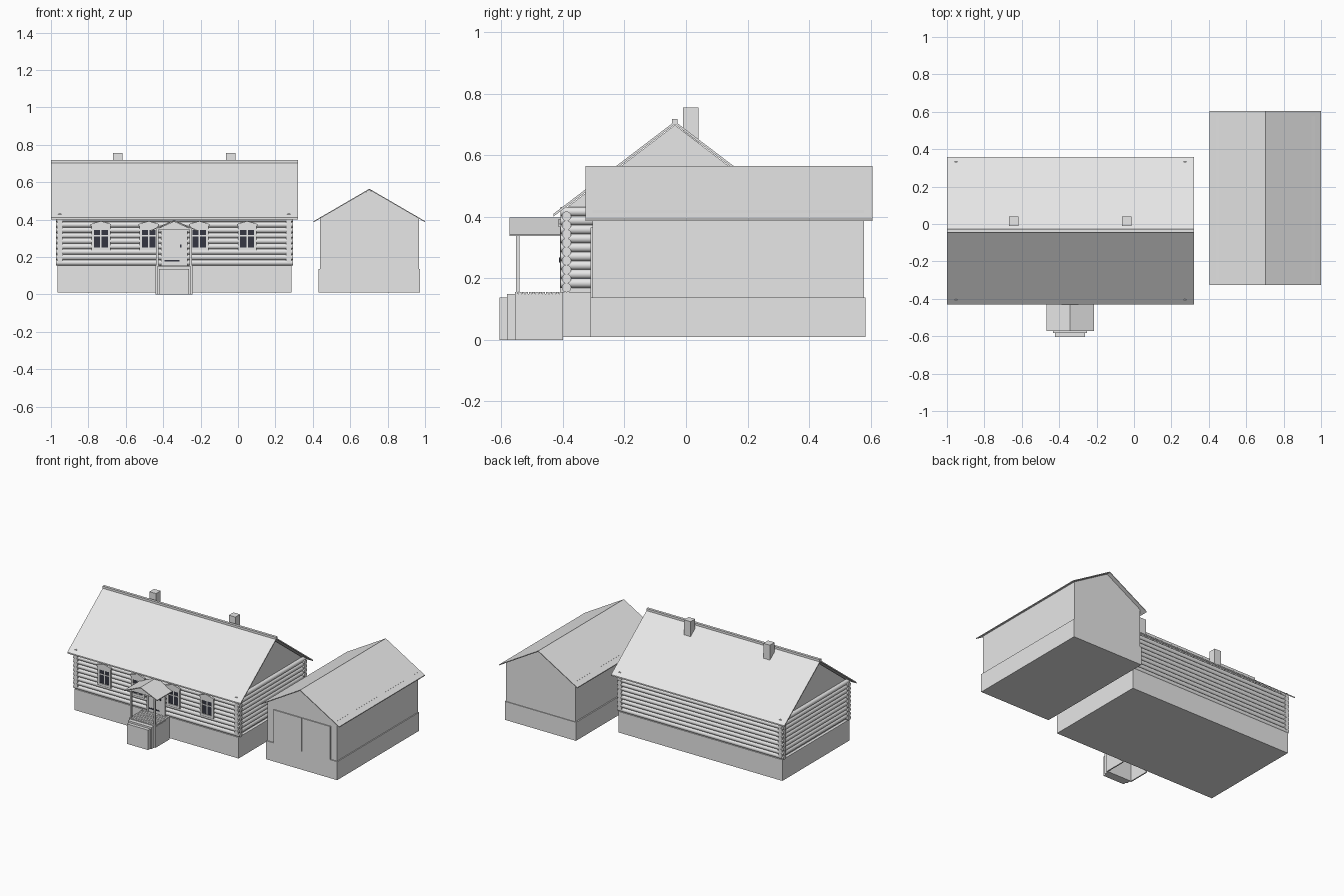
import bpy, bmesh, math
from mathutils import Matrix, Vector

if "Cube" in bpy.data.objects:
    bpy.data.objects.remove(bpy.data.objects["Cube"])


def material(name, rgb):
    m = bpy.data.materials.new(name)
    m.diffuse_color = (*rgb, 1)
    m.use_nodes = True
    m.node_tree.nodes["Principled BSDF"].inputs["Base Color"].default_value = m.diffuse_color
    return m


GREY = material("plain_grey", (0.8, 0.8, 0.8))
DARK = material("dark_glass", (0.035, 0.037, 0.055))


def finish(name, bm, mat=GREY):
    bmesh.ops.recalc_face_normals(bm, faces=bm.faces)
    me = bpy.data.meshes.new(name)
    bm.to_mesh(me)
    bm.free()
    me.materials.append(mat)
    ob = bpy.data.objects.new(name, me)
    bpy.context.collection.objects.link(ob)
    return ob


def add_box(bm, x0, x1, y0, y1, z0, z1):
    m = Matrix.Translation(((x0 + x1) / 2, (y0 + y1) / 2, (z0 + z1) / 2))
    bmesh.ops.create_cube(bm, size=1, matrix=m @ Matrix.Diagonal((x1 - x0, y1 - y0, z1 - z0, 1)))


def boxes(name, items, mat=GREY):
    bm = bmesh.new()
    for b in items:
        add_box(bm, *b)
    return finish(name, bm, mat)


def prism(name, profile, a, b, axis, mat=GREY):
    """Extrude a (horizontal, z) profile from a to b along the x or y axis."""
    bm = bmesh.new()
    place = (lambda h, z, t: (t, h, z)) if axis == 'x' else (lambda h, z, t: (h, t, z))
    f = bm.faces.new([bm.verts.new(place(h, z, a)) for h, z in profile])
    ext = bmesh.ops.extrude_face_region(bm, geom=[f])
    vec = Vector(place(0, 0, b - a))
    bmesh.ops.translate(bm, verts=[v for v in ext['geom'] if isinstance(v, bmesh.types.BMVert)], vec=vec)
    return finish(name, bm, mat)


def gable_roof(name, mid, half, eave, ridge, thick, a, b, axis):
    prism(name, [(mid - half, eave), (mid, ridge), (mid + half, eave), (mid + half, eave - thick),
                 (mid, ridge - thick), (mid - half, eave - thick)], a, b, axis)


def gable_body(name, mid, half, bottom, side, top, a, b, axis):
    prism(name, [(mid - half, bottom), (mid - half, side), (mid, top),
                 (mid + half, side), (mid + half, bottom)], a, b, axis)


# --- House ---
CX, CY = -0.34, -0.036
boxes("house_foundation", [(CX - 0.625, CX + 0.625, CY - 0.365, CY + 0.365, 0.01, 0.155)])
gable_body("house_inner_walls", CY, 0.345, 0.155, 0.435, 0.698, CX - 0.605, CX + 0.605, 'x')
gable_roof("house_roof", CY, 0.394, 0.41, 0.71, 0.009, -1.0, 0.32, 'x')
boxes("ridge_cap", [(-1.0, 0.32, CY - 0.009, CY + 0.009, 0.70, 0.718)])
for i, x in enumerate((-0.643, -0.038)):
    boxes(f"chimney_{i + 1}", [(x - 0.025, x + 0.025, -0.01, 0.04, 0.62, 0.755)])

# Log courses: long walls, with end walls raised half a log and crossing at the corners
PITCH, R = 0.029, 0.0155


def log_wall(name, axis, sign, start, count):
    bm = bmesh.new()
    for i in range(count):
        z = start + i * PITCH
        if axis == 'x':
            m = Matrix.Translation((CX, CY + sign * 0.352, z)) @ Matrix.Rotation(math.pi / 2, 4, 'Y')
            depth = 1.268
        else:
            m = Matrix.Translation((CX + sign * 0.612, CY, z)) @ Matrix.Rotation(math.pi / 2, 4, 'X')
            depth = 0.742
        bmesh.ops.create_cone(bm, cap_ends=True, segments=12, radius1=R, radius2=R, depth=depth, matrix=m)
    ob = finish(name, bm)
    bpy.context.view_layer.objects.active = ob
    ob.select_set(True)
    bpy.ops.object.shade_smooth_by_angle(angle=math.radians(40))
    ob.select_set(False)


for side, s in (("front", -1), ("back", 1)):
    log_wall(side + "_log_wall", 'x', s, 0.170, 9)
for side, s in (("left", -1), ("right", 1)):
    log_wall(side + "_log_wall", 'y', s, 0.1845, 9)

# --- Windows: casing, crown, panes and glazing bars ---
for i, x in enumerate((-0.733, -0.477, -0.207, 0.049)):
    n = f"window_{i + 1}_"
    yb, yf = -0.385, -0.41
    boxes(n + "casing", [(x - 0.05, x - 0.037, yf, yb, 0.235, 0.36),
                         (x + 0.037, x + 0.05, yf, yb, 0.235, 0.36),
                         (x - 0.05, x + 0.05, yf, yb, 0.235, 0.252),
                         (x - 0.05, x + 0.05, yf, yb, 0.345, 0.367)])
    prism(n + "crown", [(x - 0.055, 0.367), (x - 0.055, 0.376), (x, 0.392),
                        (x + 0.055, 0.376), (x + 0.055, 0.367)], yf - 0.004, yb, 'y')
    boxes(n + "glass", [(x - 0.037, x + 0.037, -0.405, -0.398, 0.252, 0.345)], DARK)
    boxes(n + "bars", [(x - 0.004, x + 0.004, -0.408, -0.40, 0.252, 0.345),
                       (x - 0.037, x + 0.037, -0.408, -0.40, 0.311, 0.318)])

# --- Porch ---
PX = -0.342
boxes("porch_sides", [(PX - 0.1, PX - 0.092, -0.555, -0.40, 0, 0.145),
                      (PX + 0.092, PX + 0.1, -0.555, -0.40, 0, 0.145),
                      (PX - 0.1, PX + 0.1, -0.555, -0.547, 0, 0.145)])
boxes("porch_deck", [(PX - 0.1, PX + 0.1, -0.555 + k * 0.0111, -0.5462 + k * 0.0111, 0.143, 0.155)
                     for k in range(14)] + [(PX - 0.098, PX + 0.098, -0.553, -0.40, 0.141, 0.149)])
boxes("porch_steps", [(PX - 0.09, PX + 0.09, -0.582, -0.555, 0.0, 0.149),
                      (PX - 0.081, PX + 0.081, -0.605, -0.582, 0.0, 0.137)])
boxes("porch_posts", [(x - 0.006, x + 0.006, -0.552, -0.540, 0.155, 0.348)
                      for x in (PX - 0.09, PX + 0.09)])
boxes("porch_beams", [(x - 0.007, x + 0.007, -0.555, -0.39, 0.340, 0.354)
                      for x in (PX - 0.09, PX + 0.09)])
gable_roof("porch_roof", PX, 0.127, 0.343, 0.398, 0.006, -0.573, -0.385, 'y')
prism("porch_pediment", [(PX - 0.1, 0.346), (PX, 0.391), (PX + 0.1, 0.346)], -0.558, -0.55, 'y')

# --- Door ---
boxes("door_frame", [(-0.412, -0.397, -0.41, -0.385, 0.155, 0.355),
                     (-0.285, -0.270, -0.41, -0.385, 0.155, 0.355),
                     (-0.412, -0.270, -0.41, -0.385, 0.345, 0.358)])
boxes("door", [(-0.397, -0.285, -0.407, -0.385, 0.155, 0.345)])
boxes("door_slot", [(-0.392, -0.312, -0.410, -0.406, 0.175, 0.183)], DARK)
boxes("door_handle", [(-0.309, -0.303, -0.413, -0.406, 0.252, 0.268)], DARK)

# --- Garage ---
GX = 0.7025
boxes("garage_foundation", [(0.43, 0.973, -0.31, 0.583, 0.01, 0.137)])
gable_body("garage_walls", GX, 0.264, 0.137, 0.412, 0.558, -0.303, 0.578, 'y')
gable_roof("garage_roof", GX, 0.2975, 0.392, 0.565, 0.006, -0.327, 0.605, 'y')
boxes("garage_gate", [(0.487, 0.701, -0.31, -0.303, 0.137, 0.365),
                      (0.704, 0.92, -0.31, -0.303, 0.137, 0.365)])
